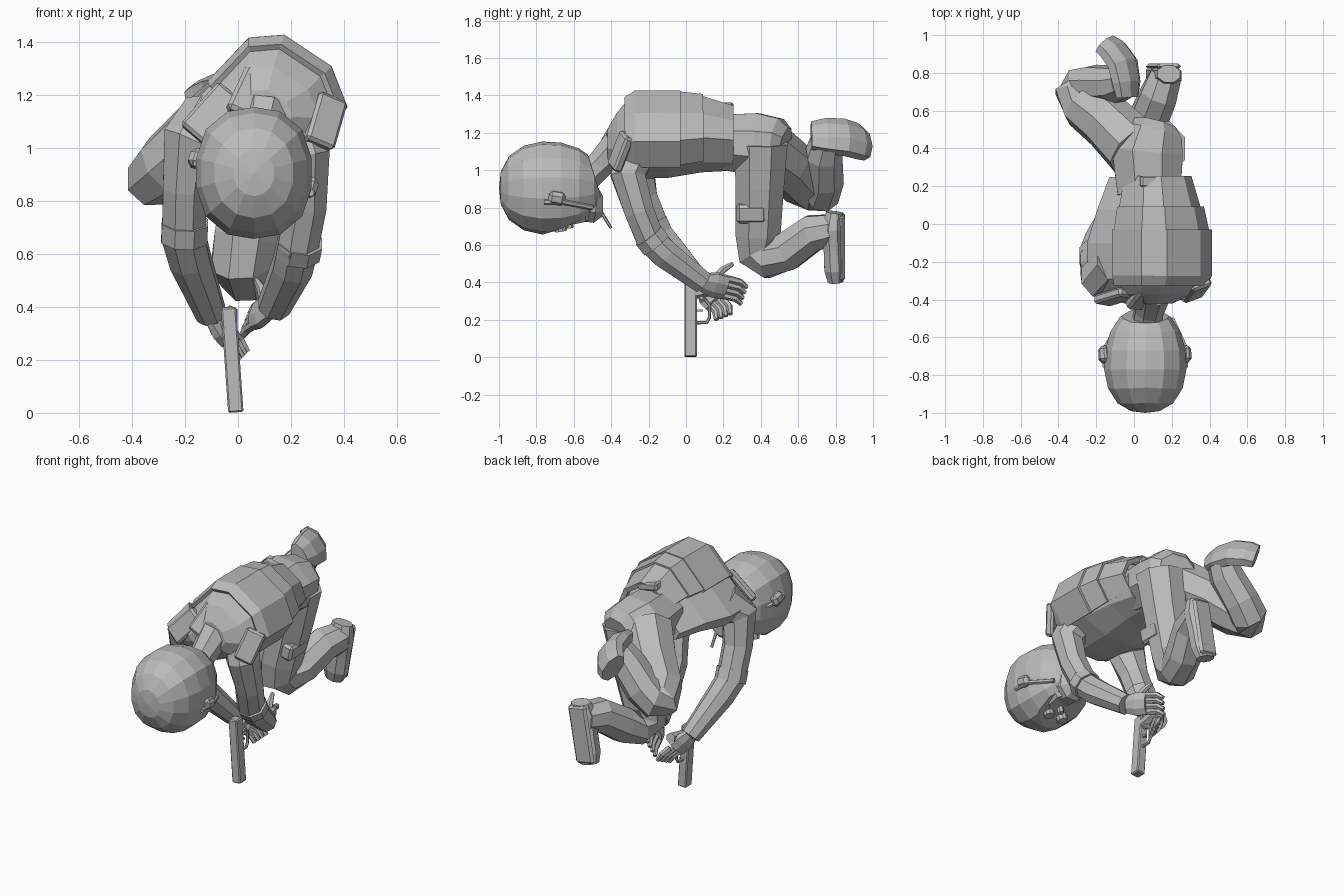
import bpy, bmesh, math
from mathutils import Vector

cube = bpy.data.objects.get("Cube")
if cube:
    bpy.data.objects.remove(cube, do_unlink=True)

grey = bpy.data.materials.new("plain grey")
grey.use_nodes = True
tone = (0.5, 0.5, 0.5, 1)
grey.diffuse_color = tone
grey.node_tree.nodes["Principled BSDF"].inputs["Base Color"].default_value = tone


def finish(name, bm):
    bmesh.ops.recalc_face_normals(bm, faces=bm.faces)
    mesh = bpy.data.meshes.new(name)
    bm.to_mesh(mesh)
    bm.free()
    mesh.materials.append(grey)
    obj = bpy.data.objects.new(name, mesh)
    bpy.context.scene.collection.objects.link(obj)
    return obj


def loft(name, rings, closed=True):
    """Skin a list of equal rings; closed rings get end caps."""
    bm = bmesh.new()
    rows = [[bm.verts.new(p) for p in ring] for ring in rings]
    n = len(rows[0])
    for a, b in zip(rows, rows[1:]):
        for i in range(n if closed else n - 1):
            j = (i + 1) % n
            bm.faces.new((a[i], a[j], b[j], b[i]))
    if closed:
        bm.faces.new(rows[0])
        bm.faces.new(rows[-1])
    return finish(name, bm)


def tube(name, path, ref=(1, 0, 0), sides=8, squash=1.0):
    """Limb along (x, y, z, radius) points, ref sets its sideways axis."""
    pts = [Vector(p[:3]) for p in path]
    rings = []
    for k, p in enumerate(pts):
        t = Vector()
        if k:
            t += (p - pts[k - 1]).normalized()
        if k < len(pts) - 1:
            t += (pts[k + 1] - p).normalized()
        t.normalize()
        side = Vector(ref)
        side = (side - t * side.dot(t)).normalized()
        up = t.cross(side)
        r = path[k][3]
        angles = [math.tau * (i + 0.5) / sides for i in range(sides)]
        rings.append([p + side * r * math.cos(a) + up * r * squash * math.sin(a) for a in angles])
    return loft(name, rings)


def box(name, centre, size, rot=(0, 0, 0), bevel=0.0):
    bm = bmesh.new()
    bmesh.ops.create_cube(bm, size=1)
    bmesh.ops.scale(bm, vec=size, verts=bm.verts)
    obj = finish(name, bm)
    obj.location = centre
    obj.rotation_euler = [math.radians(a) for a in rot]
    if bevel:
        mod = obj.modifiers.new("bevel", "BEVEL")
        mod.width = bevel
        mod.segments = 1
    return obj


# Torso: one rolled cross-section lofted along the spine
section = [(-.35, -.07), (-.2, .08), (-.04, .25), (.09, .26), (.27, .14),
           (.33, -.01), (.23, -.15), (.06, -.22), (-.14, -.22), (-.3, -.15)]


def ring(y, cx, cz, s, pts=section):
    return [(cx + x * s, y, cz + z * s) for x, z in pts]


spine = [(-.42, .08, 1.12, .38), (-.37, .07, 1.12, .72), (-.29, .08, 1.16, .93),
         (-.1, .08, 1.165, .94), (.08, .08, 1.16, .78), (.25, .08, 1.13, .6)]
loft("torso", [ring(*s) for s in spine])


# Vest: layered bands wrapped over the back
def vest_band(name, rows, thick=.03):
    band = loft(name, [ring(*r, pts=section[1:7]) for r in rows], closed=False)
    mod = band.modifiers.new("thickness", "SOLIDIFY")
    mod.thickness = thick
    mod.offset = 0


vest_band("vest_upper", [(-.32, .08, 1.15, .88), (-.27, .085, 1.165, .95), (-.03, .085, 1.165, .95)])
vest_band("vest_middle", [(-.06, .085, 1.17, .92), (.09, .085, 1.18, .82)])
vest_band("vest_lower", [(.06, .085, 1.185, .79), (.25, .085, 1.17, .62)])
box("belt_pouch", (.1, .225, 1.325), (.14, .06, .05), (0, 12, 0), .01)
box("left_shoulder_strap", (.33, -.35, 1.1), (.12, .05, .2), (-14, 22, 20), .012)
box("right_shoulder_strap", (-.1, -.385, 1.13), (.12, .05, .22), (-18, 40, -10), .012)
box("collar_flap", (.05, -.385, 1.2), (.13, .06, .2), (-28, 25, 0), .015)

# Pelvis
tube("pelvis", [(.08, .16, 1.15, .18), (.07, .38, 1.14, .205),
                (.1, .49, 1.14, .17), (.11, .53, 1.13, .12)], squash=.87)

# Legs
tube("left_leg", [(.13, .4, 1.15, .155), (.09, .395, .92, .14), (.03, .385, .66, .13),
                  (.01, .385, .56, .12), (.03, .44, .525, .11), (.07, .54, .565, .11),
                  (.13, .68, .665, .105), (.17, .79, .68, .09)])
right_axis = (.67, .15, -.72)
tube("right_leg", [(.0, .4, 1.13, .165), (-.14, .54, 1.03, .15), (-.26, .63, .93, .135),
                   (-.31, .69, .885, .115), (-.28, .72, .885, .115), (-.21, .735, .95, .112),
                   (-.1, .735, 1.08, .105), (-.05, .75, 1.15, .09)], ref=right_axis)
box("left_thigh_pouch", (.145, .35, .77), (.08, .16, .1), (0, 12, 0), .015)
box("left_shin_pad", (.1, .48, .56), (.05, .07, .14), (-30, 0, -20), .012)
box("right_thigh_pouch", (-.24, .54, 1.04), (.08, .08, .12), (0, 40, -35), .015)

# Boots
tube("left_boot", [(.185, .795, .775, .065), (.175, .785, .69, .085), (.155, .79, .58, .078),
                   (.135, .795, .47, .08), (.12, .8, .405, .06)], squash=.75)
box("left_sole", (.155, .835, .59), (.13, .03, .36), (0, 10, 0), .015)
tube("right_boot", [(-.035, .67, 1.185, .085), (-.04, .75, 1.185, .108), (-.06, .85, 1.175, .115),
                    (-.11, .92, 1.155, .112), (-.15, .95, 1.14, .1)],
     ref=(.53, .15, -.82), squash=.55)

# Arms
tube("left_arm", [(.21, -.27, 1.08, .11), (.255, -.31, .97, .1), (.255, -.25, .78, .085),
                  (.225, -.19, .63, .083), (.205, -.11, .55, .082), (.135, .09, .4, .065)])
tube("left_cuff", [(.235, -.2, .65, .09), (.225, -.16, .6, .09)])
tube("right_arm", [(-.1, -.22, 1.1, .13), (-.18, -.28, 1.02, .115), (-.2, -.235, .85, .09),
                   (-.205, -.16, .665, .088), (-.18, -.085, .575, .084), (-.1, .1, .37, .06)])
tube("right_cuff", [(-.2, -.185, .72, .094), (-.203, -.155, .65, .094)])


# Hands: palm, thumb and four tapered fingers
def hand(name, wrist, knuckle, tip, spread, thumb):
    w, k, t, s = map(Vector, (wrist, knuckle, tip, spread))
    tube(name + "_palm", [(*w, .055), (*w.lerp(k, .5), .075), (*k, .07)], ref=s, squash=.5)
    for i in range(4):
        off = s * (i - 1.5) * .033
        a, b = k + off, t + off
        mid = a.lerp(b, .55) + Vector((0, .012, .008))
        tube(f"{name}_finger_{i + 1}", [(*a, .02), (*mid, .018), (*b, .013)], ref=s, sides=6)
    tube(name + "_thumb", [(*w.lerp(k, .35), .025), (*w.lerp(Vector(thumb), .65), .02),
                           (*thumb, .012)], ref=s, sides=6)


hand("left_hand", (.13, .09, .4), (.075, .21, .375), (.03, .31, .33), (.35, .3, .89), (.07, .25, .5))
hand("right_hand", (-.1, .1, .37), (-.04, .16, .295), (.02, .2, .215), (.3, .75, .3), (-.01, .08, .3))

# Pistol pointing straight down
box("pistol_slide", (-.022, .025, .2), (.058, .066, .397), (0, -4, 0), .006)
tube("pistol_grip", [(-.03, .05, .345, .032), (-.03, .13, .36, .032), (-.03, .2, .375, .032)], sides=6)
tube("trigger_guard", [(-.02, .05, .185, .009), (-.02, .11, .185, .009), (-.02, .125, .21, .009),
                       (-.02, .125, .28, .009), (-.02, .1, .31, .009)], sides=6)
box("pistol_trigger", (-.02, .075, .25), (.012, .03, .012))

# Helmet: boxy dome, lower and narrower at the nape, trimmed by a slanted rim
centre = Vector((.06, -.72, .905))
bm = bmesh.new()
bmesh.ops.create_uvsphere(bm, u_segments=14, v_segments=9, radius=1)
for v in bm.verts:
    d = v.co.normalized()
    f = sum(abs(c) ** 2.4 for c in d) ** (-1 / 2.4)
    taper = 1 - .12 * max(0, -d.z)
    v.co = centre + Vector((d.x * .222 * taper, -d.z * .28, d.y * .25 * taper)) * f
cuts = [((.06, -.6, .73), (-.1, .4, -.9)), ((.06, -.48, .94), (0, .95, .3))]
for point, normal in cuts:
    cut = bmesh.ops.bisect_plane(bm, geom=bm.verts[:] + bm.edges[:] + bm.faces[:],
                                 plane_co=point, plane_no=normal, clear_outer=True)
    rim = [e for e in cut["geom_cut"] if isinstance(e, bmesh.types.BMEdge)]
    bmesh.ops.contextual_create(bm, geom=rim)
finish("helmet", bm)

# Face, eyewear, ears, straps and neck
tube("face", [(.07, -.6, .86, .15), (.06, -.59, .78, .13), (.05, -.58, .735, .1)], sides=8)
tube("jaw", [(.07, -.58, .84, .12), (.07, -.48, .81, .1), (.07, -.445, .81, .06)], sides=8)
for side, x in (("left", .1), ("right", 0)):
    tube(side + "_lens", [(x, -.68, .74, .036), (x - .01, -.67, .675, .034)], sides=10)
tube("nose", [(.05, -.63, .76, .025), (.045, -.62, .69, .018)], sides=6)
box("left_ear", (.275, -.69, .85), (.05, .09, .07), (-10, 15, 0), .018)
box("right_ear", (-.16, -.69, .96), (.05, .09, .07), (-10, 15, 0), .018)
tube("left_strap", [(.275, -.76, .83, .014), (.275, -.66, .83, .014), (.2, -.5, .8, .014)], sides=6)
tube("right_strap", [(-.155, -.76, .94, .014), (-.155, -.66, .94, .014), (-.06, -.5, .88, .014)], sides=6)
tube("microphone_stem", [(.1, -.48, .82, .01), (.1, -.4, .69, .008)], sides=6)
tube("neck", [(.06, -.58, .92, .09), (.08, -.46, 1.03, .08), (.1, -.36, 1.13, .1)])
